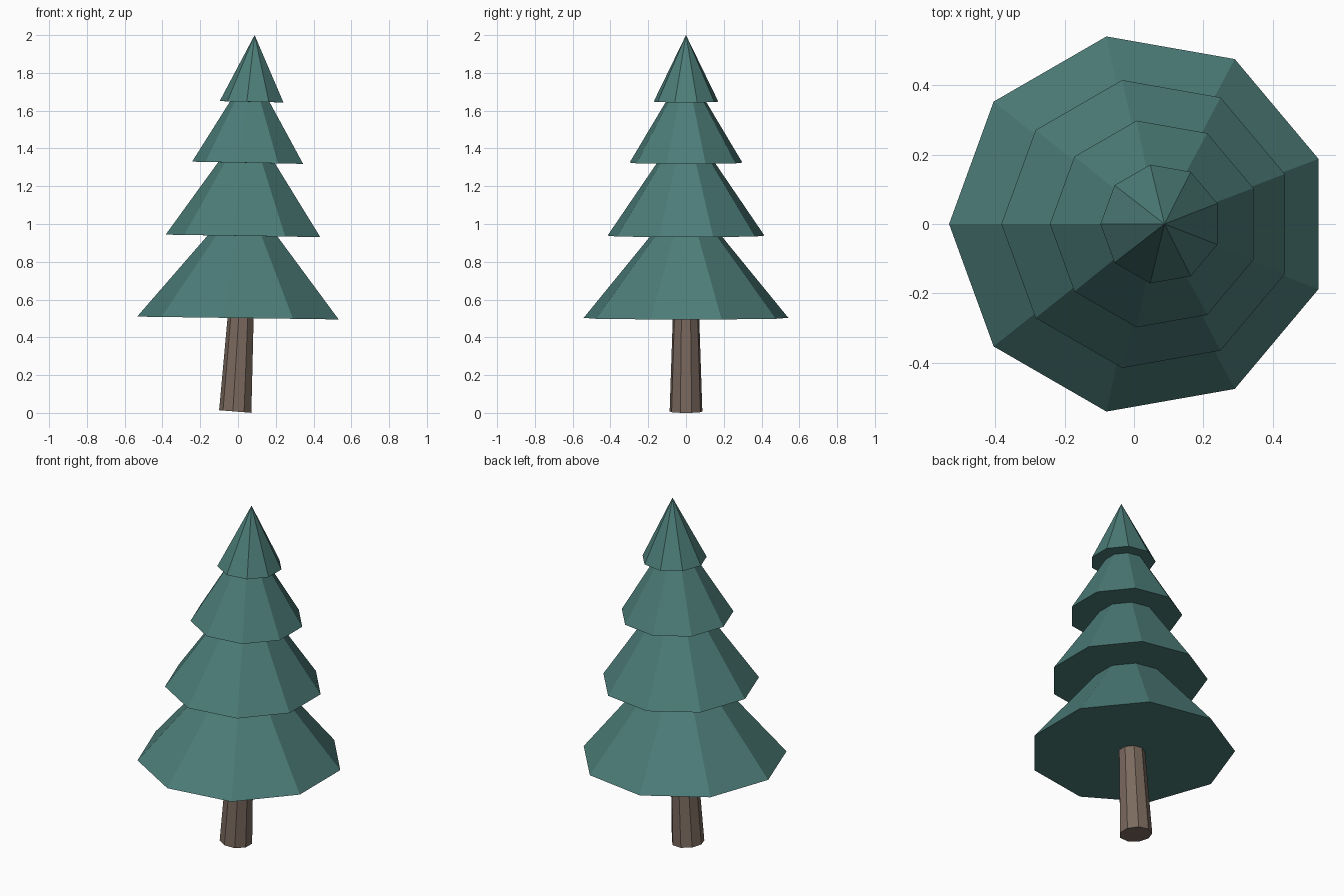
import bpy, bmesh
from math import cos, sin, pi

if "Cube" in bpy.data.objects:
    bpy.data.objects.remove(bpy.data.objects["Cube"])

SIDES = 9


def material(name, color):
    m = bpy.data.materials.new(name)
    m.diffuse_color = (*color, 1)
    m.use_nodes = True
    m.node_tree.nodes["Principled BSDF"].inputs["Base Color"].default_value = m.diffuse_color
    return m


def lofted(name, rings, mat, apex=None):
    """Skin nine-sided rings (centre x, z, radius, tilt), capped or closed to a tip."""
    bm = bmesh.new()
    loops = []
    for cx, z, r, tilt in rings:
        loop = []
        for i in range(SIDES):
            a = pi + 2 * pi * i / SIDES
            loop.append(bm.verts.new((cx + r * cos(a), r * sin(a), z - tilt * r * cos(a))))
        loops.append(loop)
    for low, high in zip(loops, loops[1:]):
        for i in range(SIDES):
            j = (i + 1) % SIDES
            bm.faces.new((low[i], low[j], high[j], high[i]))
    bm.faces.new(loops[0][::-1])
    if apex:
        tip = bm.verts.new(apex)
        for i in range(SIDES):
            bm.faces.new((loops[-1][i], loops[-1][(i + 1) % SIDES], tip))
    else:
        bm.faces.new(loops[-1])
    bmesh.ops.recalc_face_normals(bm, faces=bm.faces)
    me = bpy.data.meshes.new(name)
    bm.to_mesh(me)
    bm.free()
    me.materials.append(mat)
    ob = bpy.data.objects.new(name, me)
    bpy.context.collection.objects.link(ob)
    return ob


green = material("needles", (0.073, 0.205, 0.19))
brown = material("bark", (0.2, 0.145, 0.115))

# Leaning, tapered trunk
lofted("trunk", [(-0.012, 0.007, 0.088, 0.08), (0.016, 0.505, 0.071, 0.015)], brown)

# Four stacked skirts in one stepped surface, ending in a point
lofted("foliage", [
    (0.016, 0.502, 0.55, 0.014),
    (0.03, 0.937, 0.19, 0.016), (0.039, 0.937, 0.422, 0.016),
    (0.05, 1.324, 0.155, 0.02), (0.06, 1.324, 0.303, 0.02),
    (0.066, 1.647, 0.108, 0.02), (0.077, 1.647, 0.174, 0.02),
], green, apex=(0.088, 0, 2.0))
